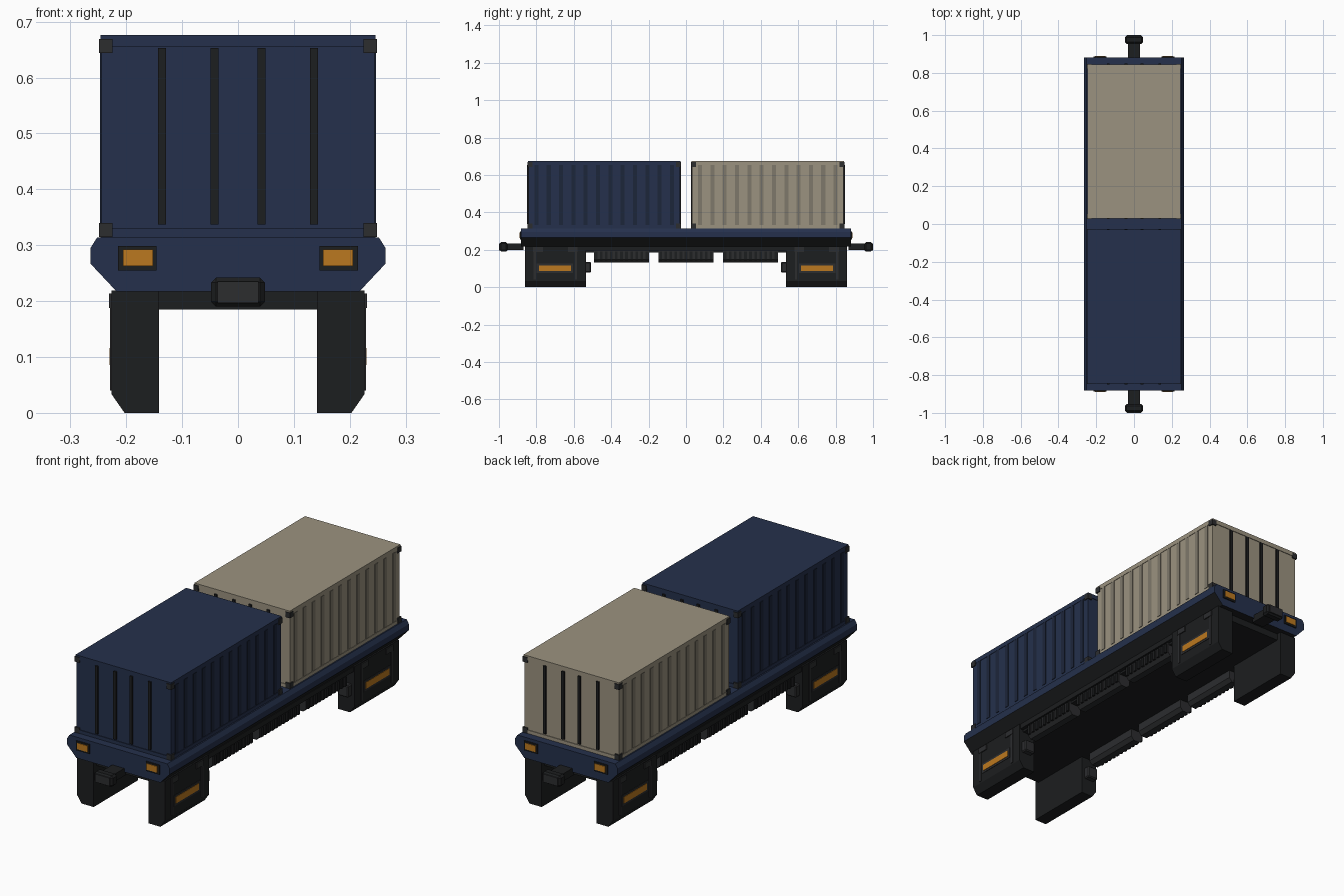
import bpy, bmesh
from mathutils import Matrix, Vector

if "Cube" in bpy.data.objects:
    bpy.data.objects.remove(bpy.data.objects["Cube"])


def mat(name, r, g, b):
    m = bpy.data.materials.new(name)
    m.diffuse_color = (r, g, b, 1)
    m.use_nodes = True
    m.node_tree.nodes["Principled BSDF"].inputs["Base Color"].default_value = m.diffuse_color
    return m


NAVY = mat("navy", 0.018, 0.030, 0.072)
NAVY_DARK = mat("navy_dark", 0.012, 0.019, 0.042)
BEIGE = mat("beige", 0.33, 0.29, 0.215)
BEIGE_DARK = mat("beige_dark", 0.21, 0.19, 0.145)
BLACK = mat("black", 0.012, 0.013, 0.014)
GREY = mat("dark_grey", 0.025, 0.026, 0.028)
AMBER = mat("amber", 0.50, 0.19, 0.014)


def finish(name, bm, *mats):
    bmesh.ops.recalc_face_normals(bm, faces=bm.faces)
    me = bpy.data.meshes.new(name)
    bm.to_mesh(me)
    bm.free()
    for m in mats:
        me.materials.append(m)
    ob = bpy.data.objects.new(name, me)
    bpy.context.collection.objects.link(ob)
    return ob


def boxes(name, items, m, bevel=0):
    """One object from boxes given as (x0, x1, y0, y1, z0, z1)."""
    bm = bmesh.new()
    for x0, x1, y0, y1, z0, z1 in items:
        c = Vector((x0 + x1, y0 + y1, z0 + z1)) / 2
        s = Matrix.Diagonal((abs(x1 - x0), abs(y1 - y0), abs(z1 - z0), 1))
        bmesh.ops.create_cube(bm, size=1, matrix=Matrix.Translation(c) @ s)
    if bevel:
        bmesh.ops.bevel(bm, geom=bm.edges[:], offset=bevel, segments=1, affect='EDGES')
    return finish(name, bm, m)


def prism(name, profile, spans, *mats):
    """Extrude an (x, z) profile along each y span; second material on undersides."""
    bm = bmesh.new()
    for y0, y1 in spans:
        f = bm.faces.new([bm.verts.new((x, y0, z)) for x, z in profile])
        new = bmesh.ops.extrude_face_region(bm, geom=[f])["geom"]
        bmesh.ops.translate(bm, vec=(0, y1 - y0, 0),
                            verts=[v for v in new if isinstance(v, bmesh.types.BMVert)])
    bmesh.ops.recalc_face_normals(bm, faces=bm.faces)
    if len(mats) > 1:
        for f in bm.faces:
            f.material_index = int(f.normal.z < -0.1)
    return finish(name, bm, *mats)


def flip(items, axis):
    """Add mirrored copies of boxes across x (axis 0) or y (axis 1)."""
    out = list(items)
    for b in items:
        b = list(b)
        i = axis * 2
        b[i], b[i + 1] = -b[i + 1], -b[i]
        out.append(tuple(b))
    return out


def four(items):
    return flip(flip(items, 0), 1)


# Deck: chamfered slab with navy ends and black sloping sills
half = [(0.252, 0.314), (0.264, 0.295), (0.264, 0.267), (0.217, 0.217)]
prism("deck", half + [(-x, z) for x, z in reversed(half)], [(-0.882, 0.882)], NAVY, BLACK)

# Chassis under the deck
boxes("chassis_beam", [(-0.205, 0.205, -0.84, 0.84, 0.185, 0.218)], BLACK)
boxes("side_rail", flip([(0.195, 0.222, -0.54, 0.54, 0.195, 0.219)], 0), BLACK)


# Containers
def container(name, y0, y1, m, rib_mat):
    boxes(name + "_body", [(-0.244, 0.244, y0 + 0.003, y1 - 0.003, 0.312, 0.668),
                           (-0.246, 0.246, y0, y1, 0.655, 0.676),
                           (-0.246, 0.246, y0, y1, 0.312, 0.330)], m)
    # corrugated sides
    n = 12
    step = (y1 - y0 - 0.09) / (n - 1)
    ribs = [(0.24, 0.2465, y0 + 0.045 + i * step - 0.011, y0 + 0.045 + i * step + 0.011,
             0.332, 0.654) for i in range(n)]
    boxes(name + "_side_ribs", flip(ribs, 0), rib_mat)
    # dark bars on both ends
    bars = []
    for y in (y0, y1):
        bars += [(x - 0.007, x + 0.007, y - 0.004, y + 0.004, 0.337, 0.653)
                 for x in (0.042, 0.136)]
    boxes(name + "_end_bars", flip(bars, 0), BLACK)
    # corner fittings
    fits = []
    for z in (0.315, 0.644):
        fits += [(0.225, 0.249, y0 - 0.003, y0 + 0.023, z, z + 0.025),
                 (0.225, 0.249, y1 - 0.023, y1 + 0.003, z, z + 0.025)]
    boxes(name + "_corner_fittings", flip(fits, 0), GREY)


container("front_container", -0.845, -0.03, NAVY, NAVY_DARK)
container("rear_container", 0.03, 0.845, BEIGE, BEIGE_DARK)

# Bogie side frames: chamfered lower outer edge
leg = [(0.141, 0.219), (0.226, 0.219), (0.226, 0.033), (0.203, 0), (0.141, 0)]
spans = [(-0.862, -0.535), (0.535, 0.862)]
prism("bogie_right", leg, spans, BLACK)
prism("bogie_left", [(-x, z) for x, z in leg], spans, BLACK)

# Bogie details: posts, top clips, inner buffers, lamps
boxes("bogie_posts", four([(0.22, 0.229, y, y + 0.012, 0.04, 0.19)
                           for y in (0.582, 0.803)]), GREY)
boxes("bogie_clips", four([(0.22, 0.231, y, y + 0.052, 0.188, 0.214)
                           for y in (0.58, 0.765)]), GREY)
boxes("bogie_buffers", four([(0.158, 0.212, 0.508, 0.54, 0.078, 0.135)]), GREY, 0.005)
boxes("bogie_lamp_frames", four([(0.22, 0.228, 0.603, 0.798, 0.076, 0.126)]), GREY)
boxes("bogie_lamps", four([(0.22, 0.23, 0.615, 0.786, 0.086, 0.116)]), AMBER)

# Underfloor equipment boxes with outer ribs
tank = [(0.15, 0.198), (0.213, 0.198), (0.213, 0.148), (0.198, 0.131), (0.165, 0.131), (0.15, 0.148)]
centres = (-0.345, 0, 0.345)
tspans = [(c - 0.147, c + 0.147) for c in centres]
prism("equipment_box_right", tank, tspans, GREY)
prism("equipment_box_left", [(-x, z) for x, z in tank], tspans, GREY)
fins = [(0.205, 0.22, c + (i - 5) * 0.027 - 0.007, c + (i - 5) * 0.027 + 0.007, 0.146, 0.19)
        for c in centres for i in range(11)]
boxes("equipment_fins", flip(fins, 0), BLACK)

# Couplers
boxes("coupler_shaft", flip([(-0.031, 0.031, 0.87, 0.965, 0.199, 0.234)], 1), BLACK)
boxes("coupler_head", flip([(-0.048, 0.048, 0.954, 0.997, 0.19, 0.242)], 1), BLACK, 0.009)
boxes("coupler_face", flip([(-0.037, 0.037, 0.99, 1.0, 0.197, 0.235)], 1), GREY)

# End lamps
boxes("end_lamp_frames", four([(0.146, 0.215, 0.875, 0.887, 0.255, 0.299)]), BLACK)
boxes("end_lamps", four([(0.152, 0.206, 0.88, 0.89, 0.263, 0.292)]), AMBER)
